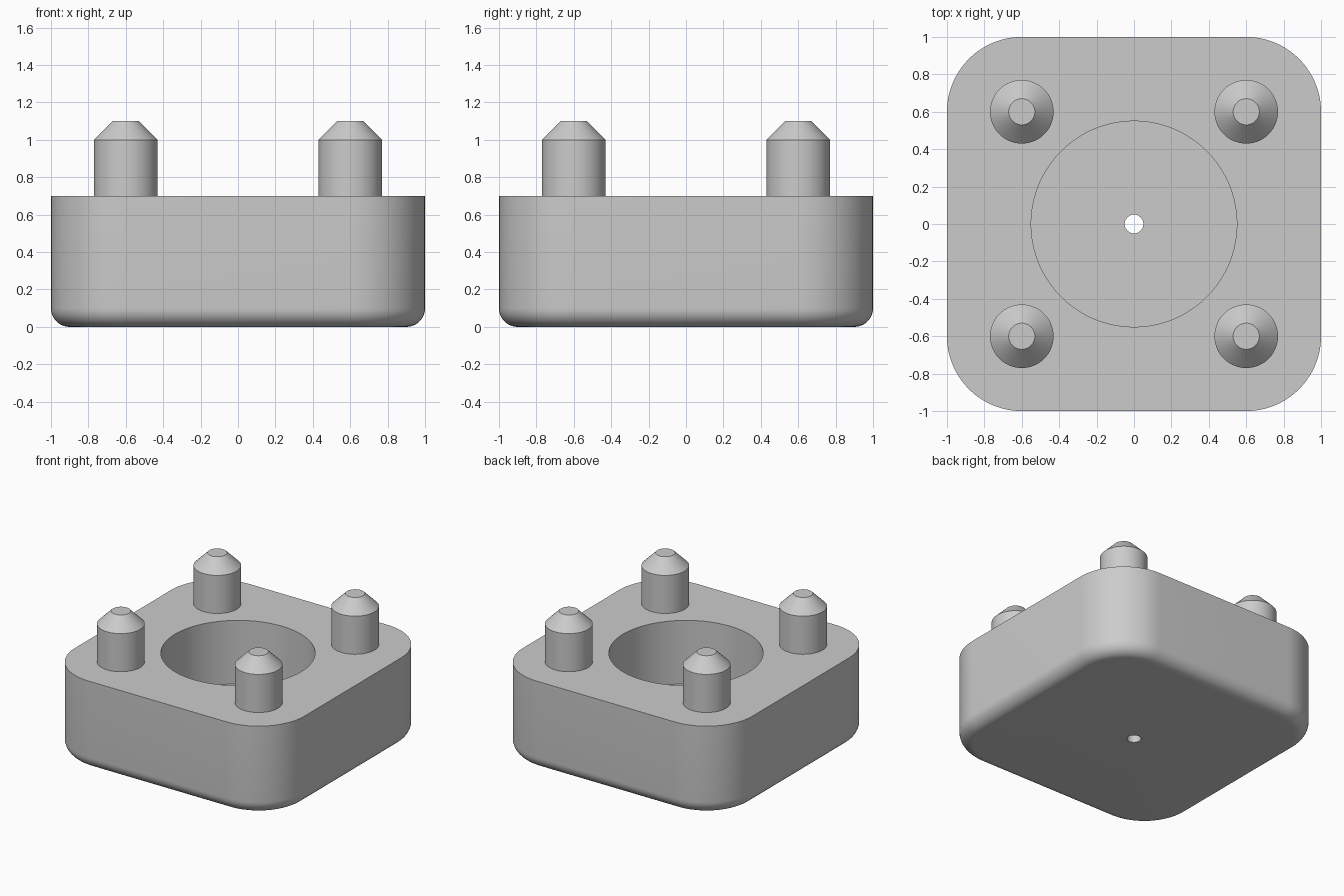
import bpy, bmesh
from math import sin, cos, pi

cube = bpy.data.objects.get("Cube")
if cube:
    bpy.data.objects.remove(cube)

grey = bpy.data.materials.new("plain grey")
grey.use_nodes = True
colour = (0.6, 0.6, 0.6, 1)
grey.diffuse_color = colour
grey.node_tree.nodes["Principled BSDF"].inputs["Base Color"].default_value = colour

ARC = 23                # segments in each rounded corner
SIDES = 4 * (ARC + 1)   # points in every ring


def circle(radius, z, count=SIDES):
    """Ring whose points line up with those of the rounded square."""
    return [(radius * cos(2 * pi * (i + 0.5) / count),
             radius * sin(2 * pi * (i + 0.5) / count), z) for i in range(count)]


def rounded_square(corner, z, centre=0.6):
    ring = []
    for q, (sx, sy) in enumerate([(1, 1), (-1, 1), (-1, -1), (1, -1)]):
        for i in range(ARC + 1):
            a = (q + i / ARC) * pi / 2
            ring.append((sx * centre + corner * cos(a), sy * centre + corner * sin(a), z))
    return ring


def loft(name, rings, closed=False, location=(0, 0, 0)):
    """Skin successive rings; join last to first if closed, else cap the ends."""
    bm = bmesh.new()
    loops = [[bm.verts.new(p) for p in ring] for ring in rings]
    pairs = list(zip(loops, loops[1:]))
    if closed:
        pairs.append((loops[-1], loops[0]))
    else:
        bm.faces.new(loops[0])
        bm.faces.new(loops[-1])
    for low, high in pairs:
        n = len(low)
        for i in range(n):
            j = (i + 1) % n
            bm.faces.new((low[i], low[j], high[j], high[i]))
    bmesh.ops.recalc_face_normals(bm, faces=bm.faces)
    mesh = bpy.data.meshes.new(name)
    bm.to_mesh(mesh)
    bm.free()
    mesh.materials.append(grey)
    obj = bpy.data.objects.new(name, mesh)
    obj.location = location
    bpy.context.collection.objects.link(obj)
    bpy.ops.object.select_all(action="DESELECT")
    obj.select_set(True)
    bpy.context.view_layer.objects.active = obj
    bpy.ops.object.shade_smooth_by_angle(angle=pi / 6)
    return obj


# Block: underside hole, rounded bottom edge, top rim, round recess, drain hole
FILLET = 0.1
steps = 10
rings = [circle(0.05, 0)]
for k in range(steps + 1):
    a = k / steps * pi / 2
    rings.append(rounded_square(0.4 - FILLET * (1 - sin(a)), FILLET * (1 - cos(a))))
rings += [rounded_square(0.4, 0.7), circle(0.55, 0.7), circle(0.55, 0.2), circle(0.05, 0.2)]
loft("block", rings, closed=True)

# Four chamfered pegs, slightly sunk into the block
for side, x in (("right", -0.6), ("left", 0.6)):
    for end, y in (("front", -0.6), ("back", 0.6)):
        loft(f"{end}_{side}_peg",
             [circle(0.17, 0.65, 64), circle(0.17, 1.0, 64), circle(0.07, 1.1, 64)],
             location=(x, y, 0))
